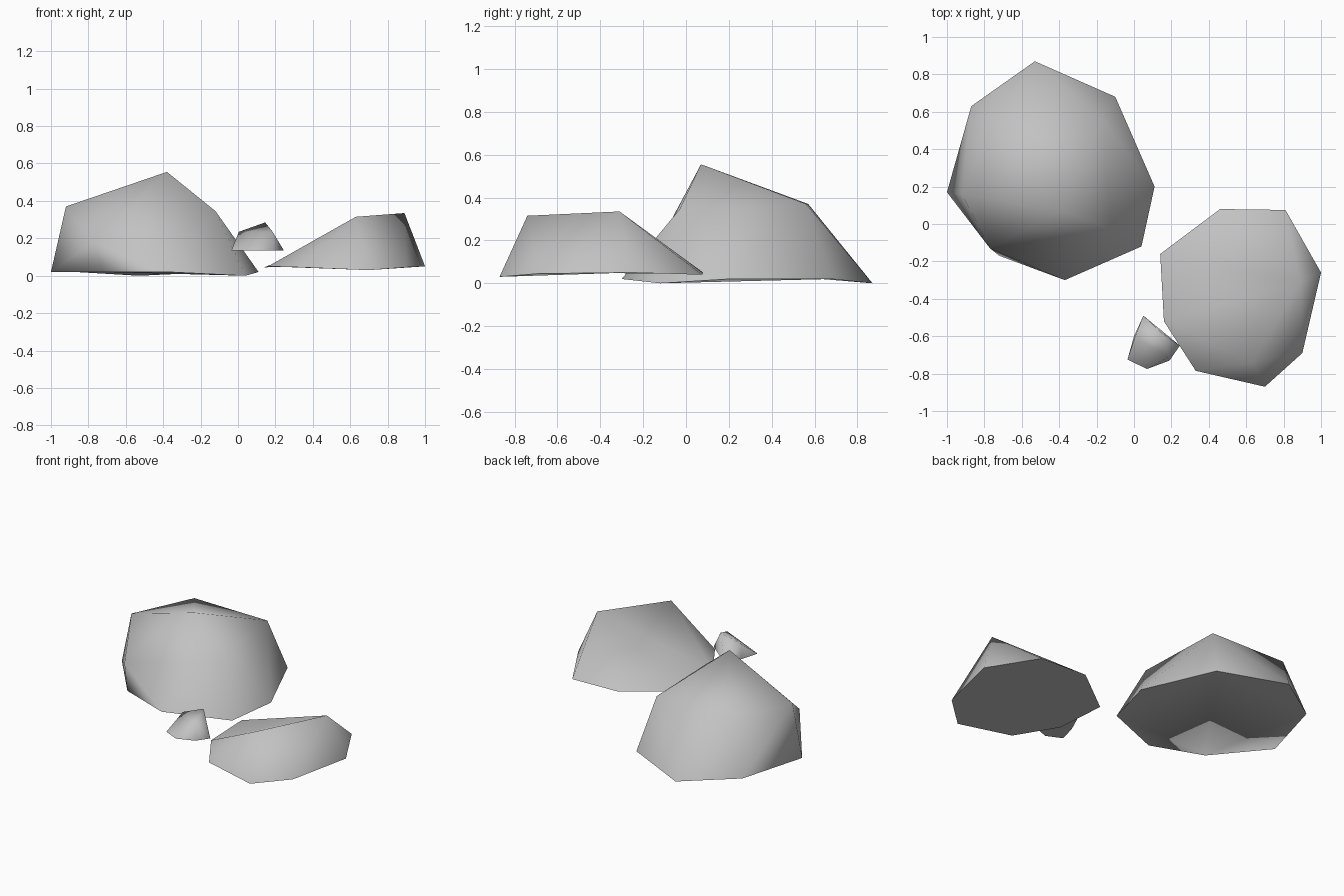
import bpy
import bmesh
from math import radians

cube = bpy.data.objects.get("Cube")
if cube:
    bpy.data.objects.remove(cube, do_unlink=True)

# One stone colour for everything
stone = bpy.data.materials.new("stone_grey")
stone.use_nodes = True
GREY = (0.54, 0.54, 0.54, 1)
stone.diffuse_color = GREY
stone.node_tree.nodes["Principled BSDF"].inputs["Base Color"].default_value = GREY


def rock(name, base, crown, sides):
    """Base corners are named a, b, c..., crown points P, Q...; sides lists faces by those names."""
    bm = bmesh.new()
    corner = {chr(ord("a") + i): bm.verts.new(p) for i, p in enumerate(base)}
    underside = list(corner.values())
    corner.update({key: bm.verts.new(p) for key, p in crown.items()})
    bm.faces.new(underside)
    for word in sides.split():
        bm.faces.new([corner[letter] for letter in word])
    bmesh.ops.recalc_face_normals(bm, faces=bm.faces)
    mesh = bpy.data.meshes.new(name)
    bm.to_mesh(mesh)
    bm.free()
    mesh.materials.append(stone)
    obj = bpy.data.objects.new(name, mesh)
    bpy.context.collection.objects.link(obj)
    # Soft facets, crisp edge around the underside
    bpy.ops.object.select_all(action="DESELECT")
    obj.select_set(True)
    bpy.context.view_layer.objects.active = obj
    bpy.ops.object.shade_smooth_by_angle(angle=radians(85))


# Tall peaked rock, with a bulge T at its front right corner
rock("large_rock",
     [(-1, .17, .02), (-.87, .63, .02), (-.53, .87, 0), (-.1, .68, .02),
      (.11, .2, .02), (.04, -.12, 0), (-.37, -.3, .02), (-.72, -.17, .02)],
     {"P": (-.92, .16, .37), "R": (-.73, .57, .37), "Q": (-.17, .56, .37),
      "S": (-.12, -.03, .345), "T": (-.77, -.13, .18), "X": (-.38, .07, .555)},
     "ahT aTP abP bRP bcR cQR cdQ deQ eSQ efS fgS gTS ghT PRX RQX QSX STX TPX")

# Low wedge-shaped rock
rock("medium_rock",
     [(.14, -.16, .045), (.46, .08, .05), (.81, .075, .04), (1, -.26, .05),
      (.9, -.69, .045), (.7, -.87, .03), (.33, -.785, .045), (.16, -.52, .05)],
     {"J": (.63, -.74, .315), "K": (.89, -.31, .335)},
     "abK bcK cdK deK eJK efJ fgJ ghJ hKJ haK")

# Small pebble
rock("small_rock",
     [(.05, -.49, .135), (0, -.6, .135), (-.035, -.725, .135),
      (.07, -.775, .135), (.19, -.73, .135), (.245, -.65, .135)],
     {"M": (.005, -.605, .235), "N": (.145, -.58, .285), "O": (.185, -.71, .235)},
     "abM bcM cdM dOM deO efO fNO faN aMN MON")
